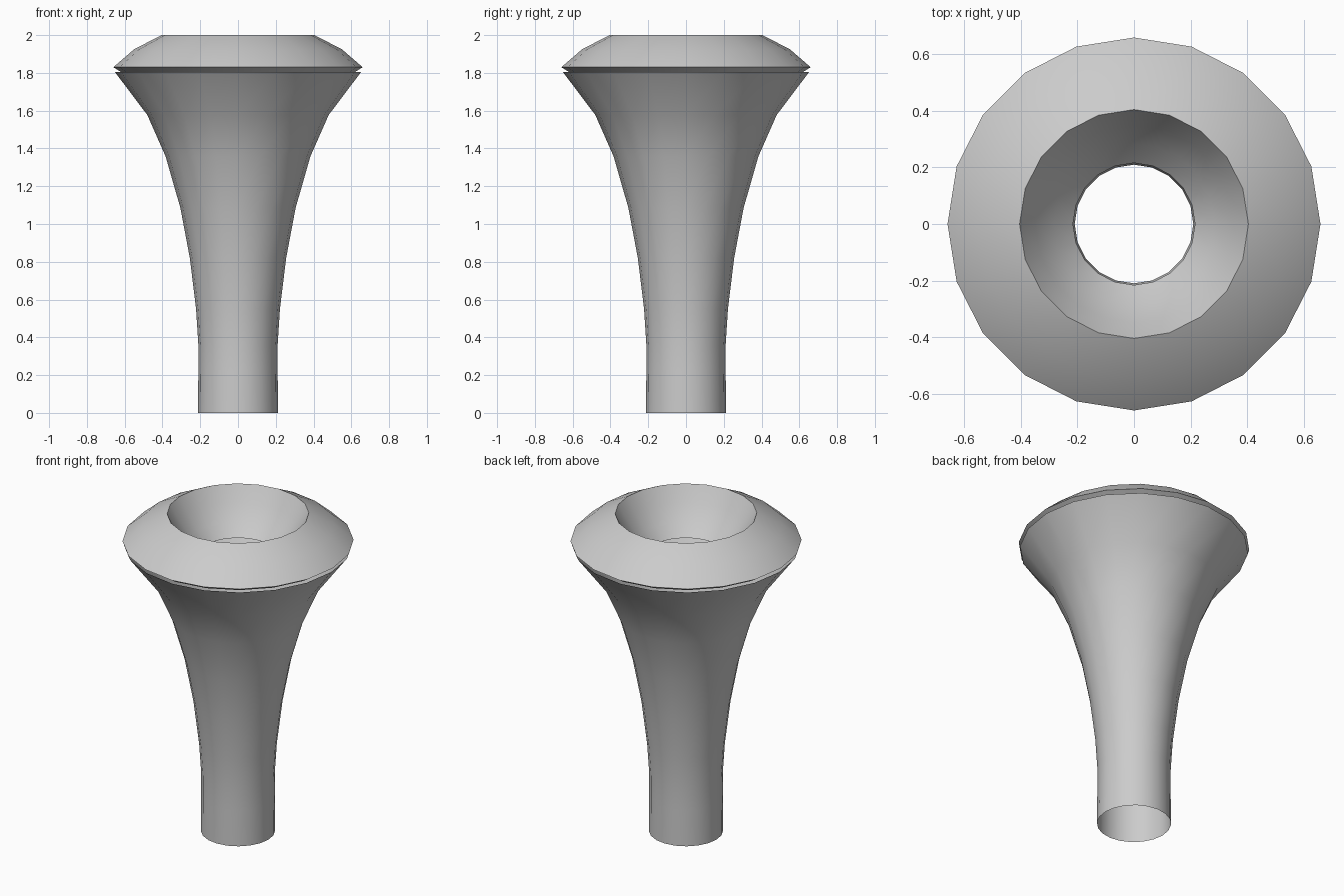
import bpy, bmesh, math

if "Cube" in bpy.data.objects:
    bpy.data.objects.remove(bpy.data.objects["Cube"])

SIDES = 20

def lathe(name, profile, sharp_deg):
    """Revolve an open (radius, z) profile around the z axis."""
    bm = bmesh.new()
    rings = [[bm.verts.new((r * math.cos(2 * math.pi * i / SIDES),
                            r * math.sin(2 * math.pi * i / SIDES), z))
              for i in range(SIDES)] for r, z in profile]
    for low, high in zip(rings, rings[1:]):
        for i in range(SIDES):
            j = (i + 1) % SIDES
            bm.faces.new((low[i], low[j], high[j], high[i]))
    mesh = bpy.data.meshes.new(name)
    bm.to_mesh(mesh)
    bm.free()
    obj = bpy.data.objects.new(name, mesh)
    bpy.context.collection.objects.link(obj)
    bpy.ops.object.select_all(action='DESELECT')
    obj.select_set(True)
    bpy.context.view_layer.objects.active = obj
    bpy.ops.object.shade_smooth_by_angle(angle=math.radians(sharp_deg))
    return obj

# Flared hollow stem, open at the bottom
lathe("flared_stem", [(0.212, 0), (0.21, 0.22), (0.21, 0.36), (0.222, 0.55),
                      (0.255, 0.82), (0.305, 1.085), (0.383, 1.357),
                      (0.48, 1.577), (0.652, 1.805)], 35)

# Rounded rim with a bowl that drops to the central hole
lathe("rim_and_bowl", [(0.62, 1.805), (0.66, 1.83), (0.55, 1.925), (0.405, 2.0),
                       (0.35, 1.905), (0.285, 1.815), (0.216, 1.745)], 45)
